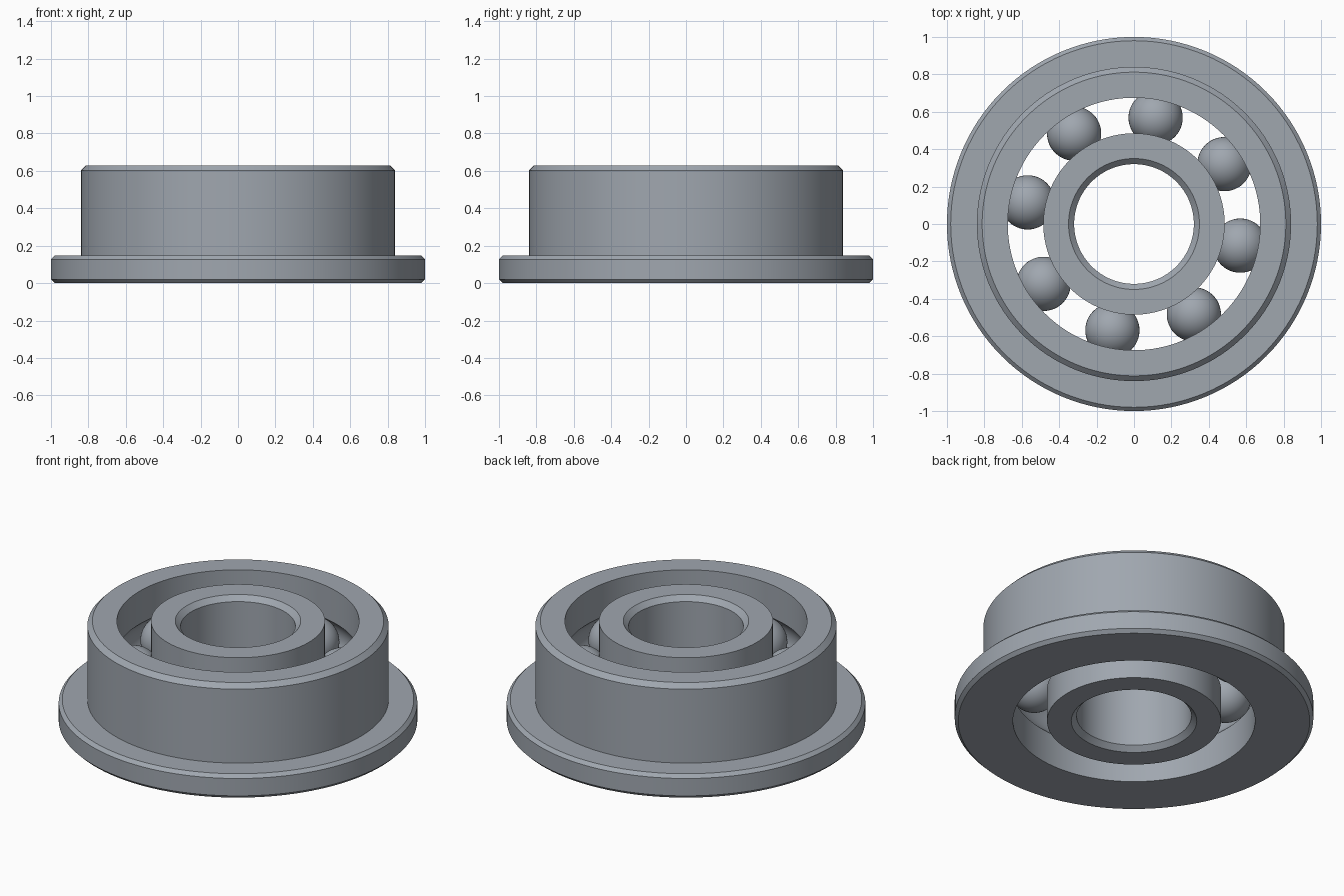
import bpy
import bmesh
from math import sin, cos, pi, radians, sqrt

cube = bpy.data.objects.get("Cube")
if cube:
    bpy.data.objects.remove(cube, do_unlink=True)

HEIGHT = 0.63
MID = HEIGHT / 2
BALL_R, ORBIT_R, BALLS = 0.145, 0.58, 8
GROOVE_R = BALL_R + 0.002

steel = bpy.data.materials.new("steel grey")
steel.use_nodes = True
colour = (0.35, 0.385, 0.43, 1)
steel.diffuse_color = colour
steel.node_tree.nodes["Principled BSDF"].inputs["Base Color"].default_value = colour


def finish(name, bm, angle):
    mesh = bpy.data.meshes.new(name)
    bm.to_mesh(mesh)
    bm.free()
    mesh.materials.append(steel)
    obj = bpy.data.objects.new(name, mesh)
    bpy.context.collection.objects.link(obj)
    bpy.ops.object.select_all(action='DESELECT')
    obj.select_set(True)
    bpy.context.view_layer.objects.active = obj
    bpy.ops.object.shade_smooth_by_angle(angle=radians(angle))
    return obj


def lathe(name, profile, segments=128):
    """Revolve a closed (radius, z) profile around the z axis."""
    bm = bmesh.new()
    rings = []
    for i in range(segments):
        a = 2 * pi * i / segments
        rings.append([bm.verts.new((r * cos(a), r * sin(a), z)) for r, z in profile])
    for i, ring in enumerate(rings):
        nxt = rings[(i + 1) % segments]
        for j in range(len(profile)):
            k = (j + 1) % len(profile)
            bm.faces.new((ring[j], nxt[j], nxt[k], ring[k]))
    bmesh.ops.recalc_face_normals(bm, faces=bm.faces)
    return finish(name, bm, 25)


def groove(wall_r, steps=12):
    """Ball track cut into a wall, from bottom to top."""
    gap = wall_r - ORBIT_R
    half = sqrt(GROOVE_R ** 2 - gap ** 2)
    side = 1 if gap > 0 else -1
    points = []
    for i in range(steps + 1):
        # even steps of angle around the ball centre
        limit = math_angle(half, abs(gap))
        t = -limit + 2 * limit * i / steps
        points.append((ORBIT_R + side * GROOVE_R * cos(t), MID + GROOVE_R * sin(t)))
    return points


def math_angle(opposite, adjacent):
    from math import atan2
    return atan2(opposite, adjacent)


# Flanged outer ring with chamfered edges
OUTER_WALL = 0.675
lathe("outer_ring", [
    (OUTER_WALL, 0), (0.98, 0), (1.0, 0.02), (1.0, 0.127), (0.98, 0.147),
    (0.84, 0.147), (0.84, 0.602), (0.812, HEIGHT), (OUTER_WALL, HEIGHT),
] + groove(OUTER_WALL)[::-1])

# Inner ring with chamfered bore
INNER_WALL = 0.485
lathe("inner_ring", [
    (INNER_WALL, HEIGHT), (0.35, HEIGHT), (0.32, HEIGHT - 0.03),
    (0.32, 0.03), (0.35, 0), (INNER_WALL, 0),
] + groove(INNER_WALL))

# Balls spaced evenly between the rings
for n in range(BALLS):
    a = radians(-11.5) + 2 * pi * n / BALLS
    bm = bmesh.new()
    bmesh.ops.create_uvsphere(bm, u_segments=48, v_segments=24, radius=BALL_R)
    ball = finish(f"ball_{n + 1}", bm, 60)
    ball.location = (ORBIT_R * cos(a), ORBIT_R * sin(a), MID)
